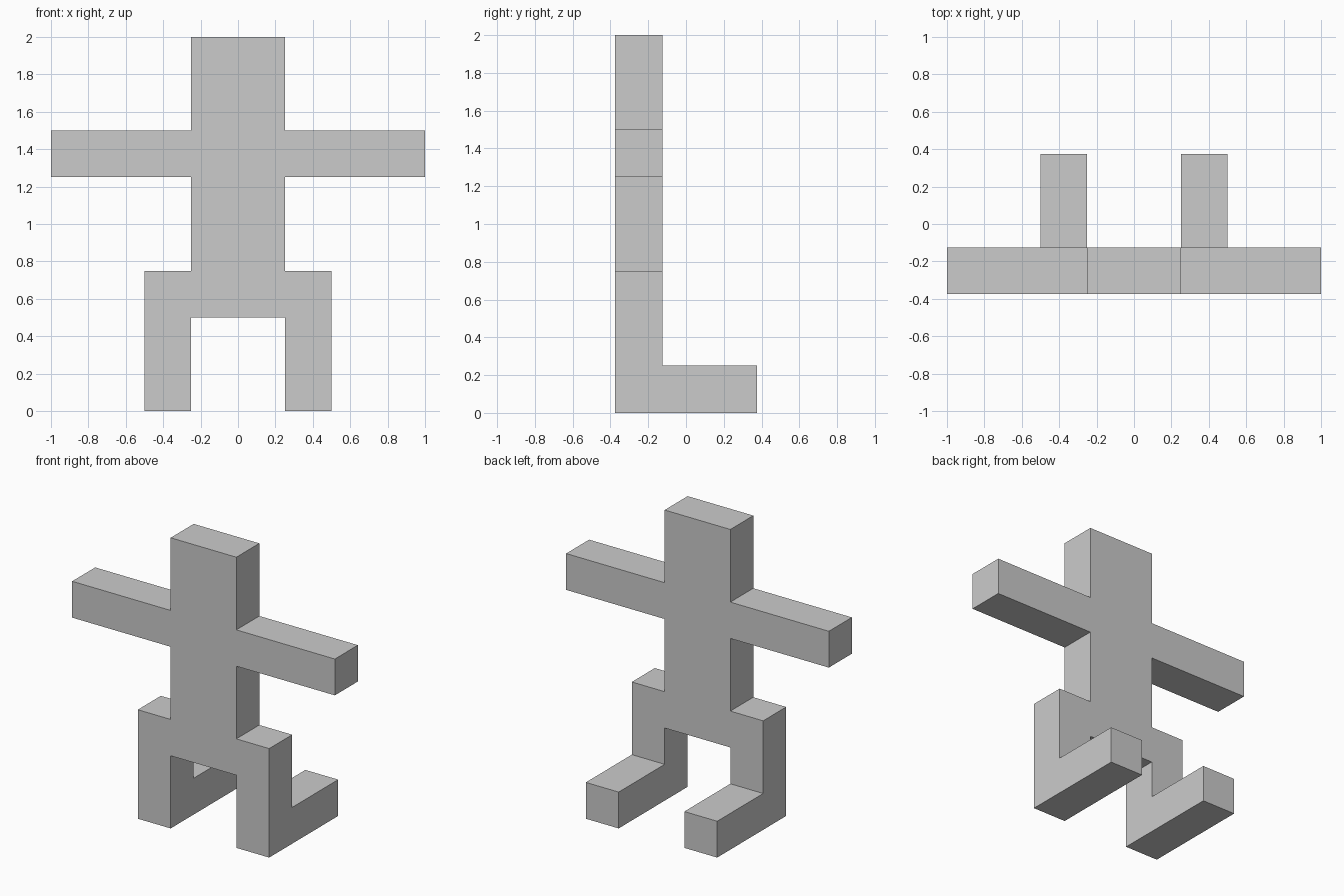
import bpy, bmesh
from mathutils import Vector

if "Cube" in bpy.data.objects:
    bpy.data.objects.remove(bpy.data.objects["Cube"])

FRONT, BACK, TOE = -0.375, -0.125, 0.375
XS = [-1, -0.5, -0.25, 0.25, 0.5, 1]
# Rows from the ground up: bottom z, top z, filled columns of XS
ROWS = [
    (0.00, 0.25, (1, 3)),           # ankles
    (0.25, 0.50, (1, 3)),           # legs
    (0.50, 0.75, (1, 2, 3)),        # hips
    (0.75, 1.25, (2,)),             # torso
    (1.25, 1.50, (0, 1, 2, 3, 4)),  # arms
    (1.50, 2.00, (2,)),             # head
]


def extrude(bm, faces, depth, keep):
    """Extrude faces along +y."""
    ret = bmesh.ops.extrude_face_region(bm, geom=faces, use_keep_orig=keep)
    verts = [g for g in ret["geom"] if isinstance(g, bmesh.types.BMVert)]
    bmesh.ops.translate(bm, verts=verts, vec=Vector((0, depth, 0)))


bm = bmesh.new()

# Front silhouette
for z0, z1, cols in ROWS:
    for c in cols:
        x0, x1 = XS[c], XS[c + 1]
        bm.faces.new([bm.verts.new((x, FRONT, z))
                      for x, z in ((x0, z0), (x1, z0), (x1, z1), (x0, z1))])
bmesh.ops.remove_doubles(bm, verts=bm.verts[:], dist=1e-4)

# Body thickness
extrude(bm, bm.faces[:], BACK - FRONT, True)

# Feet pulled out of the lowest back faces
feet = []
for f in bm.faces:
    c = f.calc_center_median()
    if all(abs(v.co.y - BACK) < 1e-4 for v in f.verts) and c.z < 0.2:
        feet.append(f)
extrude(bm, feet, TOE - BACK, False)

# Clean flat faces
bmesh.ops.recalc_face_normals(bm, faces=bm.faces[:])
bmesh.ops.dissolve_limit(bm, angle_limit=0.01, verts=bm.verts[:], edges=bm.edges[:])

mesh = bpy.data.meshes.new("blocky_figure")
bm.to_mesh(mesh)
bm.free()
bpy.context.collection.objects.link(bpy.data.objects.new("blocky_figure", mesh))
